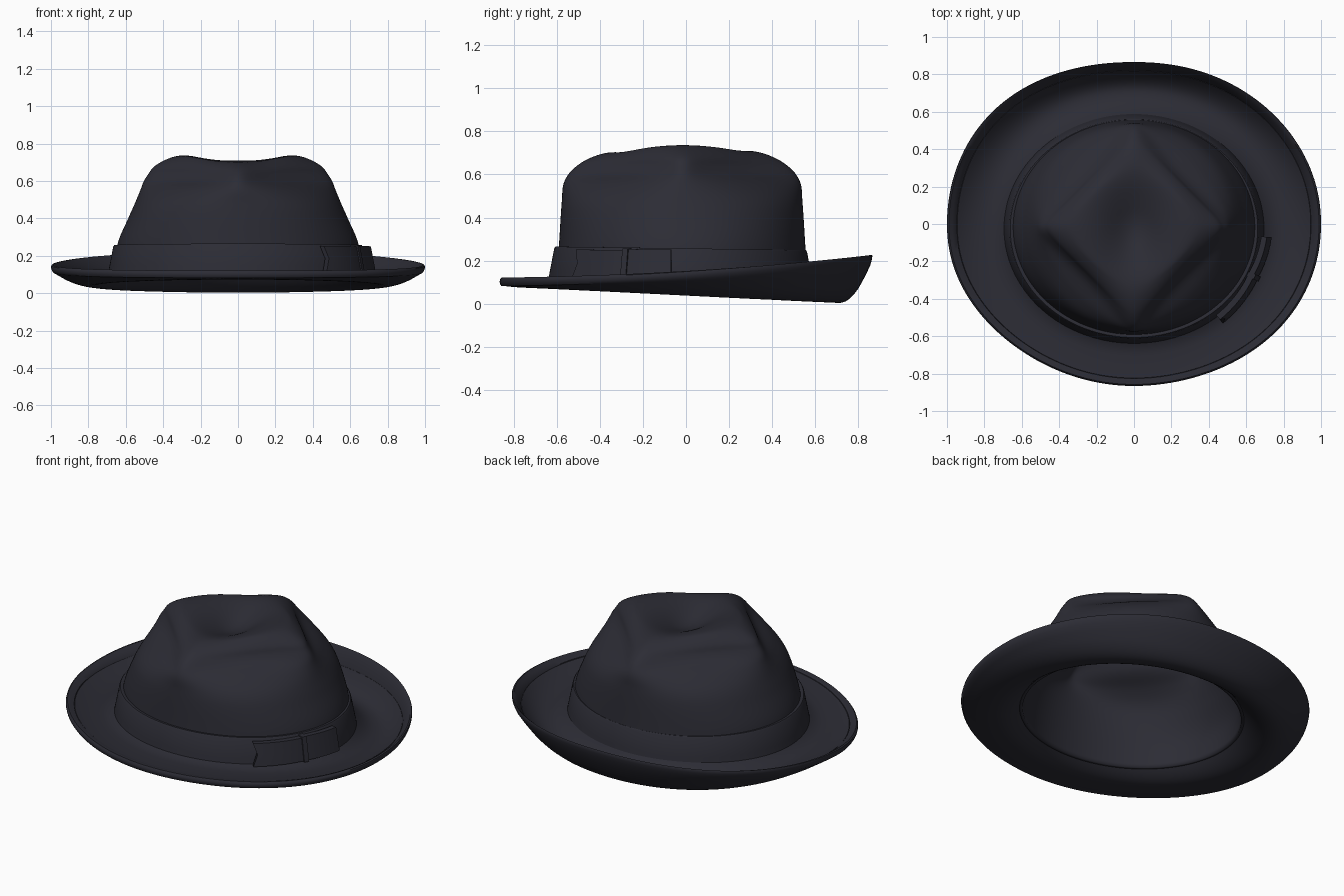
import bpy, bmesh
from math import sin, cos, pi, exp, radians, sqrt
from mathutils import Vector

if "Cube" in bpy.data.objects:
    bpy.data.objects.remove(bpy.data.objects["Cube"])

SEGMENTS = 160


def material(name, colour):
    m = bpy.data.materials.new(name)
    m.use_nodes = True
    m.diffuse_color = colour
    bsdf = m.node_tree.nodes["Principled BSDF"]
    bsdf.inputs["Base Color"].default_value = colour
    bsdf.inputs["Roughness"].default_value = 0.8
    return m


felt = material("charcoal felt", (0.025, 0.025, 0.035, 1))


def loft(name, rows, wrap=False, caps=False):
    """Skin a list of closed loops; wrap joins the last loop to the first."""
    bm = bmesh.new()
    loops = [[bm.verts.new(p) for p in row] for row in rows]
    n = len(loops[0])
    for i in range(len(loops) if wrap else len(loops) - 1):
        a, b = loops[i], loops[(i + 1) % len(loops)]
        for j in range(n):
            k = (j + 1) % n
            bm.faces.new((a[j], a[k], b[k], b[j]))
    if caps:
        bm.faces.new(loops[0][::-1])
        bm.faces.new(loops[-1])
    bmesh.ops.remove_doubles(bm, verts=bm.verts, dist=0.0001)
    if wrap or caps:
        bmesh.ops.recalc_face_normals(bm, faces=bm.faces)
    mesh = bpy.data.meshes.new(name)
    bm.to_mesh(mesh)
    bm.free()
    obj = bpy.data.objects.new(name, mesh)
    bpy.context.collection.objects.link(obj)
    mesh.materials.append(felt)
    bpy.ops.object.select_all(action="DESELECT")
    obj.select_set(True)
    bpy.context.view_layer.objects.active = obj
    bpy.ops.object.shade_smooth_by_angle(angle=radians(40))
    return obj


def ring(point):
    return [point(2 * pi * i / SEGMENTS) for i in range(SEGMENTS)]


def spline(points, steps):
    """Catmull-Rom curve through the points."""
    pts = [Vector(p) for p in points]
    pts = [2 * pts[0] - pts[1]] + pts + [pts[-1]]
    out = []
    for p0, p1, p2, p3 in zip(pts, pts[1:], pts[2:], pts[3:]):
        for s in range(steps):
            t = s / steps
            out.append(0.5 * (2 * p1 + (p2 - p0) * t
                              + (2 * p0 - 5 * p1 + 4 * p2 - p3) * t ** 2
                              + (3 * p1 - p0 - 3 * p2 + p3) * t ** 3))
    return out + [pts[-1]]


def bulge(a, n, soft=0.0):
    """Superellipse radius: n = 2 is round, n = 1 a diamond."""
    def power(c):
        return sqrt(c * c + soft) ** n
    return ((power(1) + power(0)) / (power(cos(a)) + power(sin(a)))) ** (1 / n)


# Crown: round foot pinched into a diamond top with a hollow in the middle
def crown_point(a, z, width, depth, n):
    r = bulge(a, n, 0.009)
    x = 0.645 * width * r * cos(a)
    y = 0.573 * depth * r * sin(a) - 0.018
    hollow = 0.12 * exp(-(x / 0.17) ** 2 - ((y + 0.03) / 0.25) ** 2)
    return x, y, z - hollow * min(1, max(0, (z - 0.5) / 0.12))


# height, width scale, depth scale, roundness
dome = [(0.11, 1.02, 1.02, 2), (0.26, 1, 1, 2), (0.4, 0.91, 0.985, 2),
        (0.48, 0.855, 0.975, 1.85), (0.55, 0.81, 0.965, 1.4),
        (0.6, 0.78, 0.925, 1), (0.64, 0.74, 0.86, 0.92),
        (0.68, 0.69, 0.76, 1.02), (0.72, 0.58, 0.61, 1.25),
        (0.742, 0.46, 0.46, 1.6), (0.754, 0.25, 0.25, 1.8),
        (0.756, 0.1, 0.1, 2), (0.756, 0, 0, 2)]
crown = loft("crown", [ring(lambda a: crown_point(a, *p))
                       for p in spline(dome, 6)])
shell = crown.modifiers.new("felt thickness", "SOLIDIFY")
shell.thickness = 0.025
shell.offset = -1


# Brim: shallow trough, level in front and curled up at the back
def brim_point(a, u, lift):
    c, s = cos(a), sin(a)
    inner = Vector((0.645 * c, 0.575 * s - 0.018))
    outer = Vector((c, 0.866 * s)) * bulge(a, 2.05 + 0.08 * s - 0.12 * c * s)
    x, y = inner.lerp(outer, u)
    low = 0.4 + 0.1 * max(0, s) ** 2
    trough = 0.055 - 0.035 * s
    if u < low:
        end, t = 0.13, 1 - u / low
    else:
        end, t = 0.14 + 0.06 * s + 0.022 * s * s, (u - low) / (1 - low)
    return x, y, trough + (end - trough) * t * t + lift


H = 0.017
steps = [i / 20 for i in range(17)]
section = [(u, H) for u in steps]
section += [(0.845, H), (0.85, H - 0.003), (0.855, H + 0.002)]
section += [(0.92, H + 0.004), (0.97, H + 0.003), (0.992, 0.011), (1, 0)]
section += [(0.992, -0.011), (0.97, -H - 0.002), (0.9, -H)]
section += [(u, -H) for u in reversed(steps)]
loft("brim", [ring(lambda a: brim_point(a, u, lift)) for u, lift in section],
     wrap=True)


# Ribbon band around the foot of the crown
def band_point(a, out, z):
    flare = 0.692 - 0.027 * (z - 0.12) / 0.14 + out
    return (flare * cos(a), (flare - 0.08) * sin(a) - 0.025,
            z - 0.008 * sin(a))


band = [(0, 0.1), (0, 0.14), (0, 0.25), (-0.004, 0.257),
        (-0.015, 0.257), (-0.035, 0.25), (-0.02, 0.1)]
loft("ribbon_band", [ring(lambda a: band_point(a, o, z)) for o, z in band],
     wrap=True)


# Flat bow on the left side: folded loop, flared tail with a notched end, knot
def bow_piece(name, start, stop, out_start, out_stop, thick, low, high,
              notch=0):
    rows = []
    mid = (low + high) / 2
    for i in range(13):
        t = i / 12
        out = out_start + (out_stop - out_start) * t
        row = []
        for o, z in ((out, low), (out, mid), (out, high),
                     (out + thick, high), (out + thick, mid),
                     (out + thick, low)):
            shift = notch * (1 - t) if z == mid else 0
            a = radians(start + (stop - start) * t + shift)
            row.append(band_point(a, o, z))
        rows.append(row)
    loft(name, rows, caps=True)


bow_piece("bow_tail", -50, -24, 0.015, 0.002, 0.032, 0.115, 0.245, notch=2)
bow_piece("bow_loop", -24, -4, 0.002, 0.015, 0.03, 0.115, 0.25)
bow_piece("bow_knot", -25.5, -23, 0, 0, 0.042, 0.11, 0.253)
